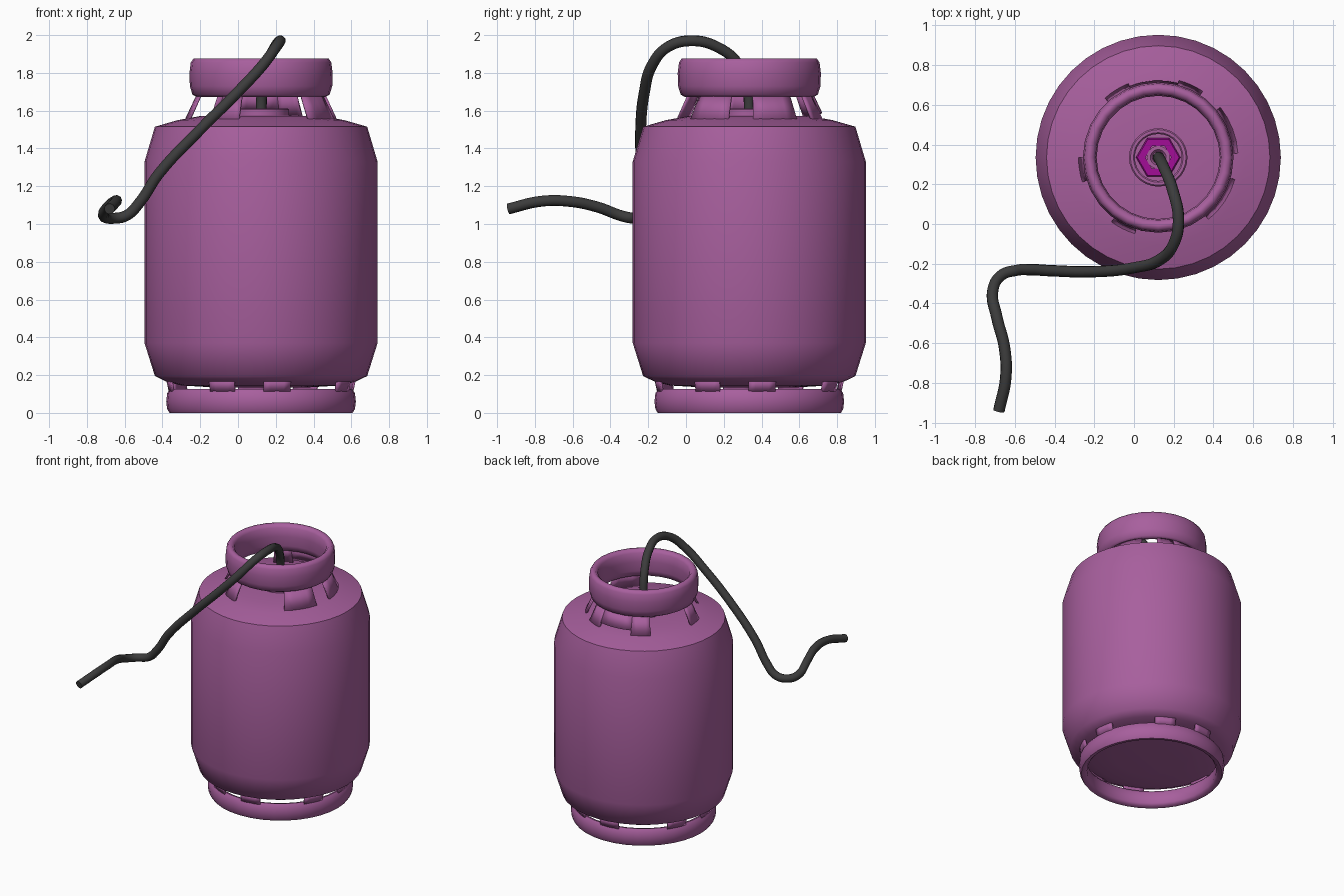
import bpy, bmesh, math

if "Cube" in bpy.data.objects:
    bpy.data.objects.remove(bpy.data.objects["Cube"])

CX, CY = 0.122, 0.335  # cylinder axis


def material(name, rgb):
    m = bpy.data.materials.new(name)
    m.diffuse_color = (*rgb, 1)
    m.use_nodes = True
    m.node_tree.nodes["Principled BSDF"].inputs["Base Color"].default_value = m.diffuse_color
    return m


PURPLE = material("purple_paint", (0.39, 0.115, 0.34))
MAGENTA = material("magenta_plastic", (0.36, 0.004, 0.31))
BLACK = material("black_rubber", (0.045, 0.045, 0.045))


def finish(name, bm, mat, angle=40):
    bmesh.ops.recalc_face_normals(bm, faces=bm.faces)
    me = bpy.data.meshes.new(name)
    bm.to_mesh(me)
    bm.free()
    ob = bpy.data.objects.new(name, me)
    bpy.context.collection.objects.link(ob)
    ob.location = (CX, CY, 0)
    me.materials.append(mat)
    bpy.ops.object.select_all(action='DESELECT')
    ob.select_set(True)
    bpy.context.view_layer.objects.active = ob
    bpy.ops.object.shade_smooth_by_angle(angle=math.radians(angle))
    return ob


def lathe(name, profile, n, mat, closed=False, angle=40):
    """Revolve (r, z) points; open profiles get flat end caps."""
    bm = bmesh.new()
    rings = [[bm.verts.new((r * math.cos(2 * math.pi * i / n),
                            r * math.sin(2 * math.pi * i / n), z))
              for i in range(n)] for r, z in profile]
    pairs = list(zip(rings, rings[1:]))
    if closed:
        pairs.append((rings[-1], rings[0]))
    else:
        bm.faces.new(rings[0])
        bm.faces.new(rings[-1])
    for a, b in pairs:
        for i in range(n):
            j = (i + 1) % n
            bm.faces.new((a[i], a[j], b[j], b[i]))
    return finish(name, bm, mat, angle)


def tabs(name, spans, thickness=0.012, n=4):
    """Curved sheet pieces: (start deg, end deg, r0, z0, r1, z1)."""
    bm = bmesh.new()
    for a0, a1, r0, z0, r1, z1 in spans:
        rows = []
        for r, z in ((r0, z0), (r1, z1)):
            angs = [math.radians(a0 + (a1 - a0) * i / n) for i in range(n + 1)]
            rows.append([bm.verts.new((r * math.cos(t), r * math.sin(t), z)) for t in angs])
        for i in range(n):
            bm.faces.new((rows[0][i], rows[0][i + 1], rows[1][i + 1], rows[1][i]))
    ob = finish(name, bm, PURPLE)
    mod = ob.modifiers.new("thickness", 'SOLIDIFY')
    mod.thickness = thickness
    mod.offset = 0


# Tank body
lathe("tank_body", [(0.25, 0.135), (0.42, 0.145), (0.50, 0.165), (0.562, 0.195),
                    (0.617, 0.37), (0.617, 1.33), (0.562, 1.515), (0.44, 1.55),
                    (0.32, 1.572), (0.1, 1.574)], 40, PURPLE, angle=50)

# Foot ring with its welded tabs
lathe("foot_ring", [(0.445, 0.02), (0.46, 0.003), (0.485, 0), (0.497, 0.02), (0.502, 0.06),
                    (0.497, 0.105), (0.48, 0.127), (0.46, 0.122), (0.447, 0.10)],
      36, PURPLE, closed=True, angle=60)
tabs("foot_tabs", [(c - 8.5, c + 8.5, 0.482, 0.11, 0.497, 0.18)
                   for base in (245, 333, 61, 153) for c in (base, base + 35)])

# Collar (hand guard) and its supports
lathe("collar", [(0.34, 1.672), (0.363, 1.685), (0.377, 1.73), (0.379, 1.80), (0.372, 1.855),
                 (0.358, 1.876), (0.335, 1.876), (0.316, 1.855), (0.31, 1.79),
                 (0.312, 1.72), (0.32, 1.68)], 28, PURPLE, closed=True, angle=60)
supports = [(-51, -16), (3, 39), (56, 75), (112, 132), (180, 198), (234, 253)]
tabs("collar_supports", [(a, b, 0.335, 1.685, 0.397, 1.552) for a, b in supports]
     + [(75, 112, 0.335, 1.685, 0.382, 1.585)])

# Valve seat and hexagonal valve nut
lathe("valve_seat", [(0.147, 1.56), (0.147, 1.605), (0.14, 1.612), (0.125, 1.612),
                     (0.118, 1.605), (0.118, 1.56)], 28, PURPLE, closed=True)
lathe("valve_nut", [(0.112, 1.565), (0.112, 1.60), (0.105, 1.607), (0.065, 1.607),
                    (0.065, 1.565)], 6, MAGENTA, closed=True, angle=20)
lathe("hose_socket", [(0.058, 1.565), (0.058, 1.612), (0.04, 1.612), (0.03, 1.60)], 20, PURPLE)

# Hose
path = [(.122, .335, 1.575), (.127, .33, 1.69), (.15, .285, 1.835), (.195, .17, 1.935),
        (.224, .02, 1.97), (.2, -.1, 1.935), (.13, -.18, 1.84), (0, -.22, 1.70),
        (-.2, -.24, 1.50), (-.42, -.235, 1.265), (-.52, -.23, 1.115), (-.59, -.233, 1.045),
        (-.67, -.26, 1.03), (-.71, -.33, 1.04), (-.69, -.47, 1.09), (-.652, -.62, 1.12),
        (-.645, -.77, 1.12), (-.68, -.94, 1.08)]
cu = bpy.data.curves.new("hose", 'CURVE')
cu.dimensions = '3D'
cu.bevel_depth = 0.029
cu.bevel_resolution = 3
cu.use_fill_caps = True
sp = cu.splines.new('BEZIER')
sp.bezier_points.add(len(path) - 1)
for p, co in zip(sp.bezier_points, path):
    p.co = co
    p.handle_left_type = p.handle_right_type = 'AUTO'
sp.resolution_u = 6
cu.materials.append(BLACK)
hose = bpy.data.objects.new("hose", cu)
bpy.context.collection.objects.link(hose)
bpy.ops.object.select_all(action='DESELECT')
hose.select_set(True)
bpy.context.view_layer.objects.active = hose
bpy.ops.object.convert(target='MESH')
bpy.ops.object.shade_smooth_by_angle(angle=math.radians(50))
